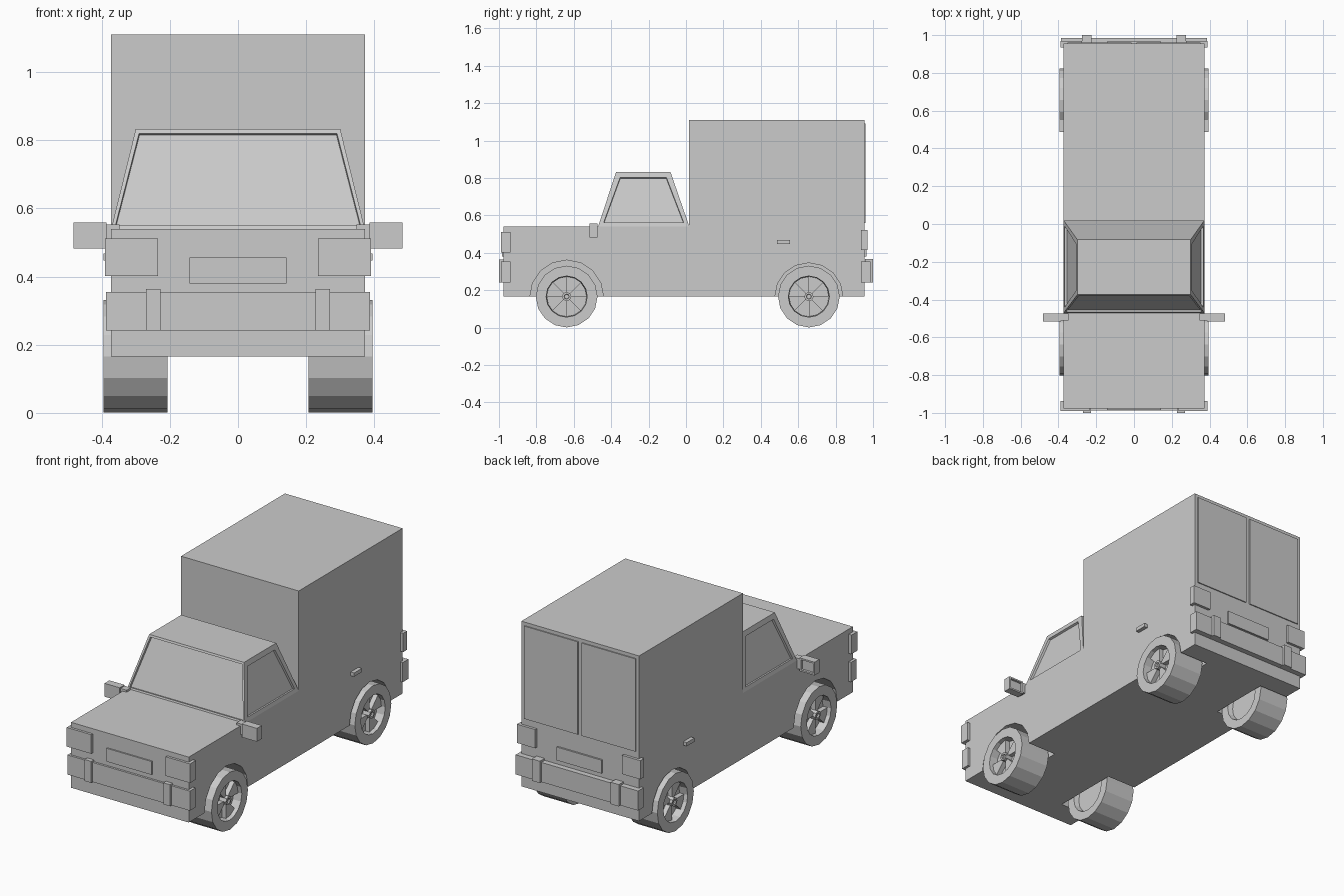
import bpy, bmesh, math
from mathutils import Vector

if "Cube" in bpy.data.objects:
    bpy.data.objects.remove(bpy.data.objects["Cube"])

grey = bpy.data.materials.new("plain_grey")
grey.diffuse_color = (0.6, 0.6, 0.6, 1)
grey.use_nodes = True
grey.node_tree.nodes["Principled BSDF"].inputs["Base Color"].default_value = grey.diffuse_color


def finish(name, bm, mirror=False):
    """Turn a bmesh into a flat-shaded object, optionally mirrored across x = 0."""
    bmesh.ops.remove_doubles(bm, verts=bm.verts, dist=1e-5)
    bmesh.ops.recalc_face_normals(bm, faces=bm.faces)
    me = bpy.data.meshes.new(name)
    bm.to_mesh(me)
    bm.free()
    me.materials.append(grey)
    ob = bpy.data.objects.new(name, me)
    bpy.context.collection.objects.link(ob)
    if mirror:
        ob.modifiers.new("mirror", 'MIRROR').use_mirror_merge = False
    return ob


def add_box(bm, x, y, z):
    vs = [bm.verts.new((a, b, c)) for a in x for b in y for c in z]
    for f in ((0, 1, 3, 2), (4, 6, 7, 5), (0, 4, 5, 1), (2, 3, 7, 6), (0, 2, 6, 4), (1, 5, 7, 3)):
        bm.faces.new([vs[i] for i in f])


def box(name, x, y, z, mirror=False):
    bm = bmesh.new()
    add_box(bm, x, y, z)
    return finish(name, bm, mirror)


def lathe(bm, profile, y, z, n=16):
    """Spin (radius, x) points about an axis along x."""
    rings = []
    for r, x in profile:
        rings.append([bm.verts.new((x, y + r * math.sin(2 * math.pi * i / n),
                                    z - r * math.cos(2 * math.pi * i / n))) for i in range(n)])
    for a, b in zip(rings, rings[1:]):
        for i in range(n):
            j = (i + 1) % n
            bm.faces.new((a[i], a[j], b[j], b[i]))


W = 0.372                                  # half width of the body
WZ = 0.166                                 # wheel centre height
AXLES = {"front": (-0.638, 0.197), "rear": (0.657, 0.182)}   # y, arch radius

# Body: stepped side profile extruded across the width
bm = bmesh.new()
side = [(-0.976, WZ), (0.955, WZ), (0.955, 1.11), (0.017, 1.11), (0.017, 0.54), (-0.976, 0.54)]
face = bm.faces.new([bm.verts.new((-W, y, z)) for y, z in side])
ext = bmesh.ops.extrude_face_region(bm, geom=[face])
bmesh.ops.translate(bm, vec=(2 * W, 0, 0),
                    verts=[v for v in ext["geom"] if isinstance(v, bmesh.types.BMVert)])
body = finish("van_body", bm)

# Wheel wells cut out of the body
bpy.context.view_layer.objects.active = body
for end, (y, r) in AXLES.items():
    for s in (-1, 1):
        bm = bmesh.new()
        lathe(bm, [(0, s * 0.19), (r, s * 0.19), (r, s * 0.5), (0, s * 0.5)], y, WZ - 0.002)
        cutter = finish("wheel_well_cutter", bm)
        cutter.hide_render = True
        mod = body.modifiers.new("well", 'BOOLEAN')
        mod.operation, mod.solver, mod.object = 'DIFFERENCE', 'EXACT', cutter
        bpy.ops.object.modifier_apply(modifier=mod.name)
        bpy.data.objects.remove(cutter)

# Cab: tapered block with recessed windscreen and side windows
bm = bmesh.new()
low = [bm.verts.new((x, y, 0.54)) for x, y in ((-W, -0.47), (W, -0.47), (W, 0.018), (-W, 0.018))]
top = [bm.verts.new((x, y, 0.832)) for x, y in ((-0.3, -0.374), (0.3, -0.374), (0.3, -0.083), (-0.3, -0.083))]
bm.faces.new(top)
walls = [bm.faces.new((low[i], low[(i + 1) % 4], top[(i + 1) % 4], top[i])) for i in range(4)]
bm.normal_update()
for i, rim in ((0, 0.016), (1, 0.037), (3, 0.037)):
    bmesh.ops.inset_individual(bm, faces=[walls[i]], thickness=rim, depth=0)
    bmesh.ops.inset_individual(bm, faces=[walls[i]], thickness=0.002, depth=-0.012)
cab = finish("cab", bm)

# Wheels: tyre with recessed rim, wedge spokes and hub
for end, (y, r) in AXLES.items():
    bm = bmesh.new()
    lathe(bm, [(0, 0.235), (0.107, 0.235), (0.115, 0.207), (0.165, 0.207),
               (0.165, 0.394), (0.11, 0.394), (0.107, 0.345), (0, 0.345)], y, WZ)
    finish(end + "_wheel", bm, True)
    bm = bmesh.new()
    for k in range(4):
        a0 = k * math.pi / 2
        loops = []
        for x in (0.345, 0.372):
            pts = [(0.0, a0)] + [(0.107, a0 + t * math.pi / 8) for t in range(3)]
            loops.append([bm.verts.new((x, y + q * math.sin(a), WZ - q * math.cos(a))) for q, a in pts])
        bm.faces.new(loops[0])
        bm.faces.new(loops[1])
        for i in range(4):
            j = (i + 1) % 4
            bm.faces.new((loops[0][i], loops[0][j], loops[1][j], loops[1][i]))
    lathe(bm, [(0.025, 0.345), (0.025, 0.388), (0.014, 0.388), (0.012, 0.378), (0, 0.378)], y, WZ, 8)
    finish(end + "_spokes_and_hub", bm, True)

# Bumpers, guards, lamps and blank plates at both ends
box("front_bumper", (-0.387, 0.387), (-0.988, -0.938), (0.242, 0.354))
box("front_bumper_guard", (0.228, 0.27), (-1.0, -0.97), (0.241, 0.364), True)
box("headlamp", (0.235, 0.39), (-0.99, -0.938), (0.402, 0.511), True)
box("front_plate", (-0.142, 0.142), (-0.984, -0.97), (0.38, 0.456))
box("rear_bumper", (-0.387, 0.387), (0.935, 0.986), (0.242, 0.354))
box("rear_bumper_guard", (0.224, 0.275), (0.957, 1.0), (0.241, 0.366), True)
box("tail_lamp", (0.275, 0.39), (0.935, 0.97), (0.415, 0.522), True)
box("rear_plate", (-0.142, 0.142), (0.95, 0.965), (0.38, 0.456))

# Rear cargo doors and side handles
box("rear_door", (0.012, 0.352), (0.95, 0.961), (0.56, 1.09), True)
box("side_handle", (0.36, 0.394), (0.486, 0.556), (0.447, 0.468), True)

# Door mirrors: housing with a recessed glass facing back, plus stem
bm = bmesh.new()
add_box(bm, (0.386, 0.482), (-0.517, -0.473), (0.482, 0.558))
bmesh.ops.recalc_face_normals(bm, faces=bm.faces)
glass = [f for f in bm.faces if f.normal.y > 0.9]
bmesh.ops.inset_individual(bm, faces=glass, thickness=0.013, depth=0)
bmesh.ops.inset_individual(bm, faces=glass, thickness=0.001, depth=-0.012)
finish("door_mirror", bm, True)
box("mirror_stem", (0.347, 0.39), (-0.51, -0.473), (0.492, 0.552), True)
